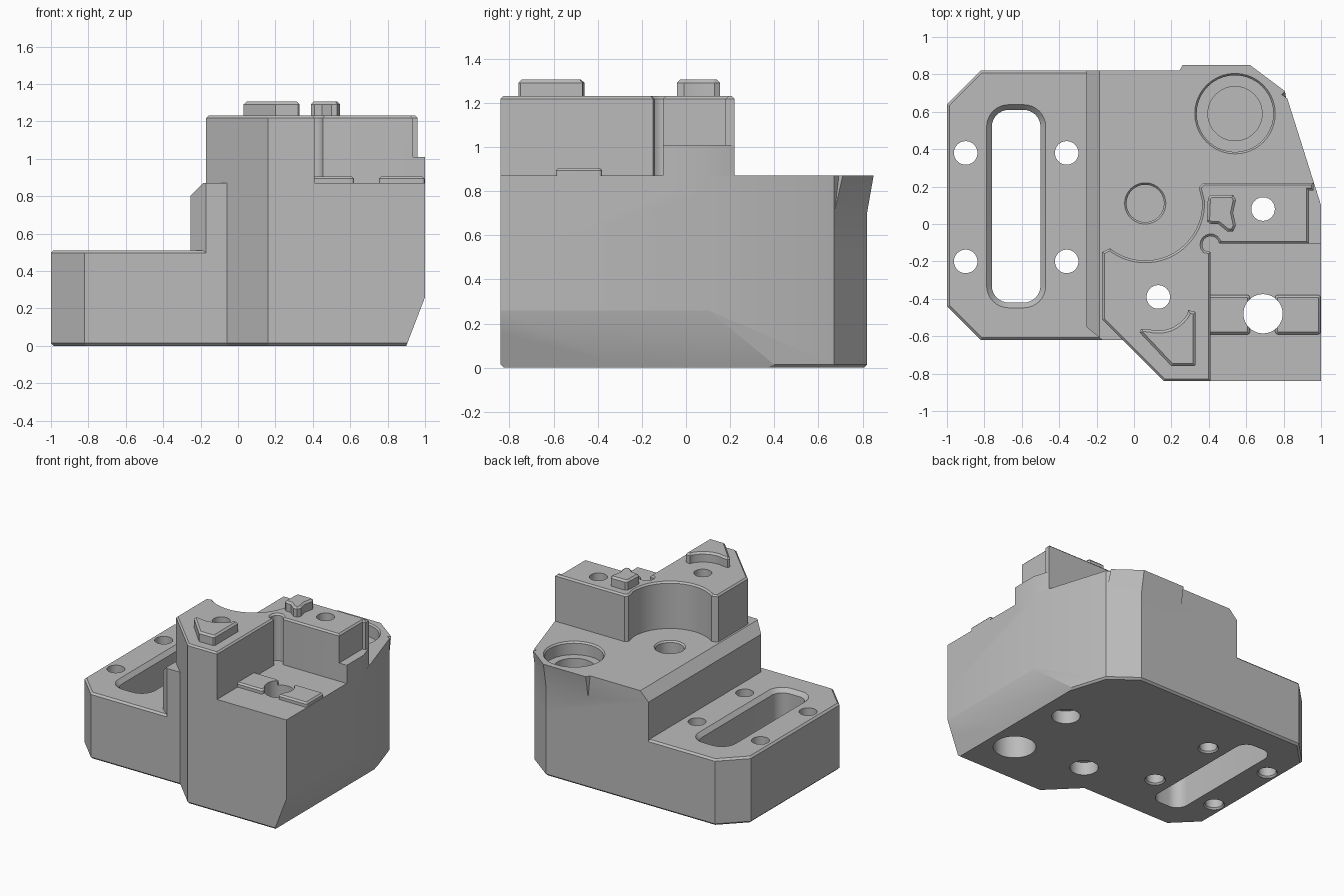
import bpy, bmesh
from math import cos, sin, radians
from mathutils import Vector

if "Cube" in bpy.data.objects:
    bpy.data.objects.remove(bpy.data.objects["Cube"])

grey = bpy.data.materials.new("machined_grey")
grey.use_nodes = True
colour = (0.5, 0.5, 0.5, 1)
grey.diffuse_color = colour
grey.node_tree.nodes["Principled BSDF"].inputs["Base Color"].default_value = colour


def arc(cx, cy, r, a0, a1, n=12):
    angles = [radians(a0 + (a1 - a0) * i / n) for i in range(n + 1)]
    return [(cx + r * cos(a), cy + r * sin(a)) for a in angles]


def circle(cx, cy, r, n=40):
    return arc(cx, cy, r, 0, 360, n)[:-1]


def rounded_rect(x0, x1, y0, y1, r):
    corners = [(x1 - r, y1 - r), (x0 + r, y1 - r), (x0 + r, y0 + r), (x1 - r, y0 + r)]
    return [p for i, (x, y) in enumerate(corners) for p in arc(x, y, r, 90 * i, 90 * i + 90, 8)]


def prism(name, outline, z0, z1, top=None, bevel_top=0, bevel_bottom=0, cuts=()):
    """Solid between two outlines, with optional edge chamfers and plane cuts."""
    bm = bmesh.new()
    low = [bm.verts.new((x, y, z0)) for x, y in outline]
    high = [bm.verts.new((x, y, z1)) for x, y in (top or outline)]
    bm.faces.new(low)
    bm.faces.new(high)
    n = len(low)
    for i in range(n):
        j = (i + 1) % n
        bm.faces.new((low[i], low[j], high[j], high[i]))
    bmesh.ops.recalc_face_normals(bm, faces=bm.faces)
    for z, size in ((z0, bevel_bottom), (z1, bevel_top)):
        if size:
            rim = [e for e in bm.edges if all(abs(v.co.z - z) < 1e-5 for v in e.verts)]
            bmesh.ops.bevel(bm, geom=rim, offset=size, segments=1, affect='EDGES')
    for point, normal in cuts:
        cut = bmesh.ops.bisect_plane(bm, geom=bm.verts[:] + bm.edges[:] + bm.faces[:],
                                     plane_co=point, plane_no=Vector(normal).normalized(),
                                     clear_outer=True)
        edges = [g for g in cut["geom_cut"] if isinstance(g, bmesh.types.BMEdge)]
        bmesh.ops.contextual_create(bm, geom=edges)
    bmesh.ops.recalc_face_normals(bm, faces=bm.faces)
    mesh = bpy.data.meshes.new(name)
    bm.to_mesh(mesh)
    bm.free()
    mesh.materials.append(grey)
    ob = bpy.data.objects.new(name, mesh)
    bpy.context.scene.collection.objects.link(ob)
    return ob


def combine(target, part, operation):
    mod = target.modifiers.new(operation, 'BOOLEAN')
    mod.operation, mod.solver, mod.object = operation, 'EXACT', part
    bpy.ops.object.select_all(action='DESELECT')
    bpy.context.view_layer.objects.active = target
    target.select_set(True)
    bpy.ops.object.modifier_apply(modifier=mod.name)
    bpy.data.objects.remove(part)


# Shared outline of the right-hand side, running from front to back
right_side = [(-0.06, -0.62), (0.16, -0.84), (1, -0.84), (1, 0.1), (0.82, 0.67), (0.62, 0.82)]
lower_slope = ((1, 0, 0.26), (0.26, 0, -0.1))
step_slope = ((-0.255, 0, 0.8), (-1, 0, 1))

# Base flange
fixture = prism("fixture_block",
                right_side + [(-0.82, 0.82), (-1, 0.64), (-1, -0.44), (-0.82, -0.62)],
                0, 0.51, bevel_top=0.014, bevel_bottom=0.014, cuts=[lower_slope])

# Main body with sloped step
body = prism("main_body", right_side + [(-0.255, 0.82), (-0.255, -0.55), (-0.17, -0.62)],
             0.02, 0.87, cuts=[lower_slope, step_slope])

# Flared lip behind the round pocket
lip = prism("rear_lip", [(0.24, 0.6), (0.7, 0.6), (0.815, 0.665), (0.62, 0.815), (0.26, 0.815), (0.24, 0.81)],
            0.67, 0.87,
            top=[(0.24, 0.6), (0.7, 0.6), (0.807, 0.71), (0.62, 0.85), (0.26, 0.85), (0.24, 0.815)])

# Upper block with a concave back and a corner relief
upper = prism("upper_block",
              [(-0.17, -0.51), (0.16, -0.84), (0.41, -0.84), (0.41, -0.15)]
              + arc(0.41, -0.11, 0.045, 225, 10, 10)
              + [(0.47, -0.105), (0.935, -0.105), (0.935, 0.18), (0.96, 0.18), (0.96, 0.22),
                 (0.37, 0.22), (0.35, 0.2), (0.35, 0.18)]
              + arc(0.06, 0.11, 0.305, 2, -128, 24) + [(-0.15, -0.14), (-0.17, -0.15)],
              0.8, 1.23, bevel_top=0.012)
ledge = prism("side_ledge", [(0.9, -0.105), (1, -0.105), (1, 0.1), (0.962, 0.22), (0.9, 0.22)],
              0.8, 1.01)

# Locating pads
corner_pad = prism("corner_pad",
                   [(0.03, -0.58), (0.2, -0.76), (0.32, -0.76), (0.33, -0.75), (0.33, -0.47), (0.29, -0.46)]
                   + arc(0.13, -0.39, 0.18, -30, -105, 10) + [(0.04, -0.56)],
                   1.2, 1.305, bevel_top=0.014)
small_pad = prism("small_pad",
                  [(0.39, 0.015), (0.41, 0), (0.45, 0), (0.5, -0.04), (0.53, -0.04), (0.545, -0.01),
                   (0.53, 0.06), (0.545, 0.13), (0.53, 0.155), (0.41, 0.155), (0.395, 0.14)],
                  1.2, 1.305, bevel_top=0.014)
parts = [body, lip, upper, ledge, corner_pad, small_pad]
for x0, x1 in ((0.39, 0.62), (0.755, 0.998)):
    parts.append(prism("low_pad", rounded_rect(x0, x1, -0.59, -0.38, 0.015), 0.83, 0.905, bevel_top=0.012))
for part in parts:
    combine(fixture, part, 'UNION')

# Slot with flared rim
cutters = [prism("slot_cutter", rounded_rect(-0.76, -0.5, -0.42, 0.61, 0.09), -0.1, 0.6),
           prism("slot_rim_cutter", rounded_rect(-0.76, -0.5, -0.42, 0.61, 0.09), 0.48, 0.512,
                 top=rounded_rect(-0.79, -0.47, -0.45, 0.64, 0.12))]

# Round holes: x, y, radius, bottom, top
holes = [(x, y, 0.063, -0.1, 0.6) for x in (-0.9, -0.36) for y in (-0.2, 0.38)]
for x, y in ((0.69, 0.08), (0.13, -0.39)):
    holes += [(x, y, 0.063, 0.05, 1.4), (x, y, 0.1, -0.1, 0.1)]
holes += [(0.69, -0.48, 0.105, 0.3, 1.4), (0.69, -0.48, 0.15, -0.1, 0.4),
          (0.06, 0.11, 0.1, 0.7, 0.95),
          (0.54, 0.59, 0.205, 0.77, 0.95), (0.54, 0.59, 0.145, 0.68, 0.8)]
for x, y, r, z0, z1 in holes:
    cutters.append(prism("hole_cutter", circle(x, y, r), z0, z1))

# Chamfers at the hole mouths
for x, y, r in ((0.06, 0.11, 0.1), (0.54, 0.59, 0.205)):
    cutters.append(prism("rim_cutter", circle(x, y, r), 0.858, 0.872, top=circle(x, y, r + 0.012)))
for x in (-0.9, -0.36):
    for y in (-0.2, 0.38):
        cutters.append(prism("rim_cutter", circle(x, y, 0.075), -0.002, 0.012, top=circle(x, y, 0.063)))
for cutter in cutters:
    combine(fixture, cutter, 'DIFFERENCE')

bpy.ops.object.select_all(action='DESELECT')
fixture.select_set(True)
bpy.context.view_layer.objects.active = fixture
bpy.ops.object.shade_smooth_by_angle(angle=radians(25))
